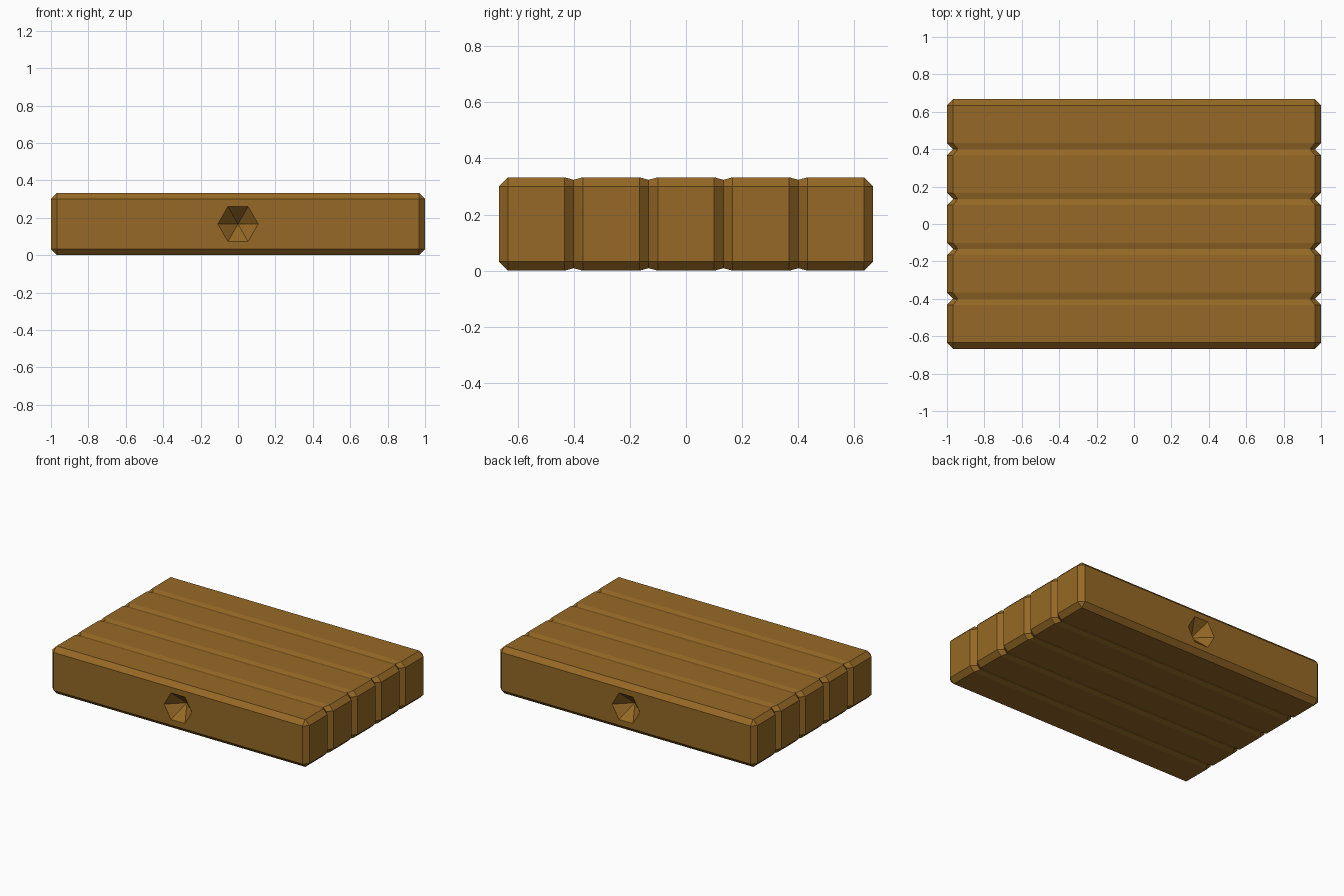
import bpy, bmesh, math

if "Cube" in bpy.data.objects:
    bpy.data.objects.remove(bpy.data.objects["Cube"])

C, H = 0.033, 0.333            # chamfer size, height
Y = 0.667                      # half depth
STEP = 2 * Y / 5               # width of one plank

wood = bpy.data.materials.new("brown_wood")
wood.diffuse_color = (0.305, 0.141, 0.019, 1)
wood.use_nodes = True
wood.node_tree.nodes["Principled BSDF"].inputs["Base Color"].default_value = wood.diffuse_color

bm = bmesh.new()


def ring(y, end_x, top_x, edge_z, skin):
    """Chamfered rectangle across the planks; skin = inset of top and bottom."""
    pts = [(end_x, edge_z), (end_x, H - edge_z), (top_x, H - skin), (-top_x, H - skin),
           (-end_x, H - edge_z), (-end_x, edge_z), (-top_x, skin), (top_x, skin)]
    return [bm.verts.new((x, y, z)) for x, z in pts]


# planks: full section along each plank, shallow V groove between them
rings = [ring(-Y, 1 - C, 1 - C, C, C), ring(-Y + C, 1, 1 - C, C, 0)]
for i in range(1, 5):
    y = -Y + i * STEP
    rings += [ring(y - C, 1, 1 - C, C, 0),
              ring(y, 1 - C, 0.942, C, 0.009),
              ring(y + C, 1, 1 - C, C, 0)]
rings += [ring(Y - C, 1, 1 - C, C, 0), ring(Y, 1 - C, 1 - C, C, C)]
for a, b in zip(rings, rings[1:]):
    for k in range(8):
        n = (k + 1) % 8
        bm.faces.new((a[k], a[n], b[n], b[k]))

# front and back faces, each with a six-sided conical dent
for r, s in ((rings[0], -1), (rings[-1], 1)):
    hexa = [bm.verts.new((0.108 * math.cos(k * math.pi / 3), s * Y,
                          H / 2 + 0.108 * math.sin(k * math.pi / 3))) for k in range(6)]
    tip = bm.verts.new((0, s * (Y - 0.1), H / 2))
    br, tr, tl, bl = r[0], r[1], r[3], r[5]
    br, tr, tl, bl = r[0], r[2], r[4], r[6]
    for k in range(6):
        bm.faces.new((hexa[k], hexa[(k + 1) % 6], tip))
    bm.faces.new((tr, tl, hexa[2], hexa[1]))
    bm.faces.new((tl, bl, hexa[4], hexa[3], hexa[2]))
    bm.faces.new((bl, br, hexa[5], hexa[4]))
    bm.faces.new((br, tr, hexa[1], hexa[0], hexa[5]))

bmesh.ops.remove_doubles(bm, verts=bm.verts, dist=1e-4)
bmesh.ops.recalc_face_normals(bm, faces=bm.faces)
me = bpy.data.meshes.new("plank_slab")
bm.to_mesh(me)
bm.free()
me.materials.append(wood)
bpy.context.collection.objects.link(bpy.data.objects.new("plank_slab", me))
